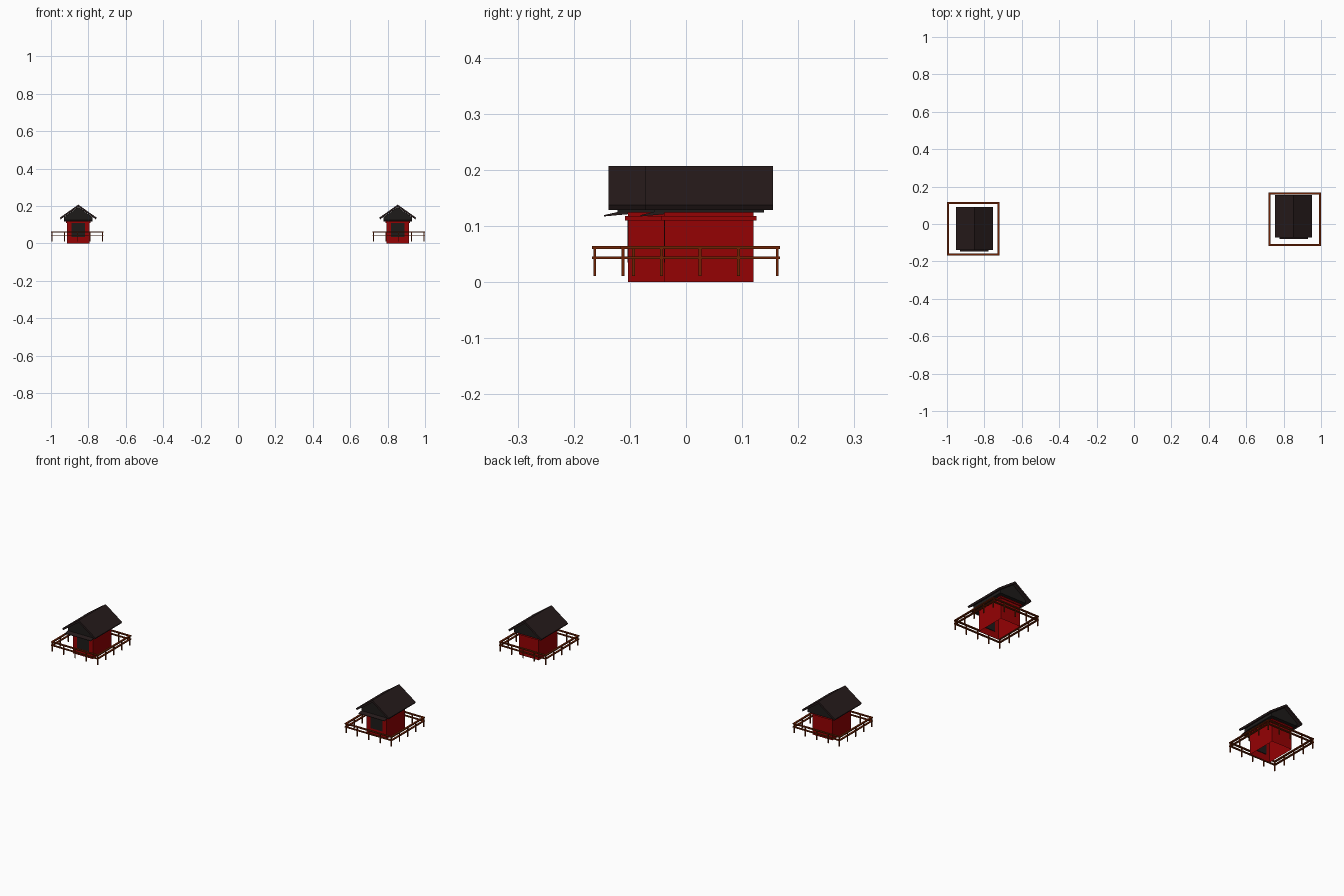
import bpy, bmesh

if "Cube" in bpy.data.objects:
    bpy.data.objects.remove(bpy.data.objects["Cube"])

def mat(name, c):
    m = bpy.data.materials.new(name)
    m.diffuse_color = (*c, 1)
    m.use_nodes = True
    m.node_tree.nodes["Principled BSDF"].inputs["Base Color"].default_value = m.diffuse_color
    return m

RED = mat("red_wall", (0.30, 0.0005, 0.001))
ROOF = mat("dark_roof", (0.019, 0.0105, 0.0105))
DARK = mat("dark_timber", (0.0125, 0.011, 0.010))
BROWN = mat("brown_rail", (0.16, 0.016, 0.001))

def finish(bm, name, m):
    bmesh.ops.recalc_face_normals(bm, faces=bm.faces)
    me = bpy.data.meshes.new(name)
    bm.to_mesh(me)
    bm.free()
    me.materials.append(m)
    ob = bpy.data.objects.new(name, me)
    bpy.context.collection.objects.link(ob)
    return ob

def add_box(bm, x0, x1, y0, y1, z0, z1):
    vs = bmesh.ops.create_cube(bm, size=1)['verts']
    for v in vs:
        v.co = (x1 if v.co.x > 0 else x0, y1 if v.co.y > 0 else y0, z1 if v.co.z > 0 else z0)

def box(name, m, *b, open_bottom=False):
    bm = bmesh.new()
    add_box(bm, *b)
    if open_bottom:
        low = [f for f in bm.faces if all(v.co.z < b[4] + 1e-5 for v in f.verts)]
        bmesh.ops.delete(bm, geom=low, context='FACES')
    return finish(bm, name, m)

def prism(name, m, pts, axis, a, b):
    # extrude a closed profile along x (profile y,z) or y (profile x,z)
    bm = bmesh.new()
    at = (lambda p, t: (t, p[0], p[1])) if axis == 'x' else (lambda p, t: (p[0], t, p[1]))
    f = bm.faces.new([bm.verts.new(at(p, a)) for p in pts])
    ext = bmesh.ops.extrude_face_region(bm, geom=[f])['geom']
    d = [0, 0, 0]
    d['xyz'.index(axis)] = b - a
    bmesh.ops.translate(bm, vec=d, verts=[g for g in ext if isinstance(g, bmesh.types.BMVert)])
    return finish(bm, name, m)

def shrine(side, cx, cy):
    parts = [
        box(side + "_walls", RED, -0.059, 0.059, -0.0795, 0.0795, 0, 0.125, open_bottom=True),
        box(side + "_cornice", RED, -0.065, 0.065, -0.085, 0.085, 0.110, 0.118),
        box(side + "_door", DARK, -0.036, 0.036, -0.0803, -0.076, 0.035, 0.111),
        # thick gabled roof and the filled gable beneath it
        prism(side + "_roof", ROOF, [(0, 0.207), (0.099, 0.137), (0.094, 0.1285), (0, 0.195),
                                     (-0.094, 0.1285), (-0.099, 0.137)], 'y', -0.114, 0.114),
        prism(side + "_gable", DARK, [(-0.077, 0.124), (0.077, 0.124), (0.077, 0.1395),
                                      (0, 0.194), (-0.077, 0.1395)], 'y', -0.098, 0.098),
        # thin sloped awning over the door
        prism(side + "_awning", ROOF, [(-0.122, 0.117), (-0.0795, 0.121), (-0.0795, 0.129),
                                       (-0.122, 0.1195)], 'x', -0.077, 0.077),
    ]
    for p in parts:
        p.location = (cx, cy, 0)

def fence(side, cx, cy):
    hx, hy, w = 0.1355, 0.1375, 0.005
    # posts around the rectangle
    bm = bmesh.new()
    for i in range(-2, 3):
        for j in range(-2, 3):
            if max(abs(i), abs(j)) == 2:
                x, y = i * hx / 2, j * hy / 2
                add_box(bm, x - 0.0025, x + 0.0025, y - 0.0025, y + 0.0025, 0.011, 0.061)
    posts = finish(bm, side + "_fence_posts", BROWN)
    # two rails on each side
    bm = bmesh.new()
    for z0, z1 in ((0.0415, 0.046), (0.059, 0.0645)):
        for k in (-1, 1):
            add_box(bm, -hx - w, hx + w, k*hy - w, k*hy + w, z0, z1)
            add_box(bm, k*hx - w, k*hx + w, -hy + w, hy - w, z0, z1)
    rails = finish(bm, side + "_fence_rails", BROWN)
    for o in (posts, rails):
        o.location = (cx, cy, 0)

shrine("left", -0.854, -0.0238)
fence("left", -0.8595, -0.025)
shrine("right", 0.854, 0.041)
fence("right", 0.8595, 0.025)
